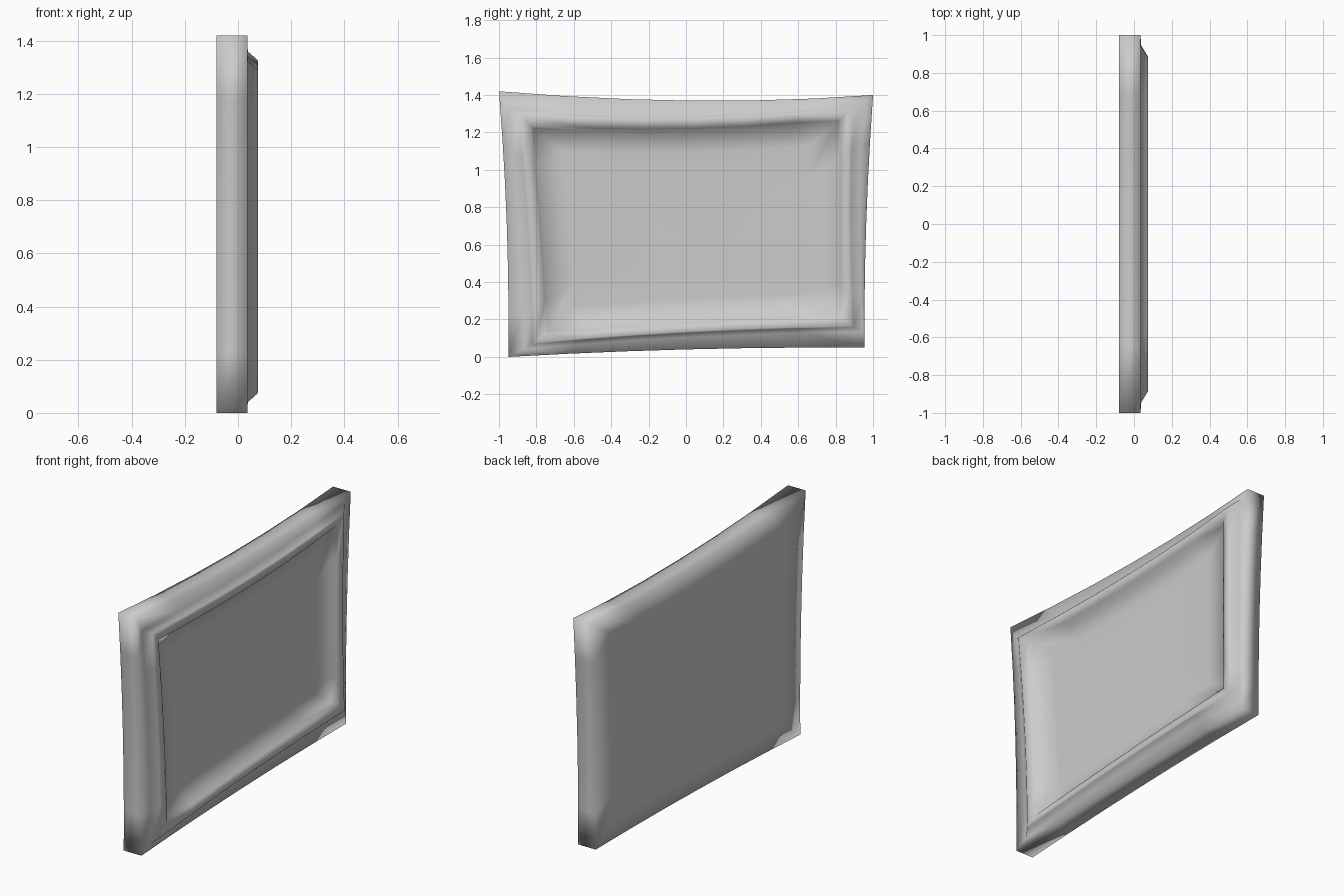
import bpy
import bmesh

cube = bpy.data.objects.get("Cube")
if cube:
    bpy.data.objects.remove(cube, do_unlink=True)

grey = bpy.data.materials.new("plain grey")
grey.use_nodes = True
COLOR = (0.6, 0.6, 0.6, 1)
grey.diffuse_color = COLOR
grey.node_tree.nodes["Principled BSDF"].inputs["Base Color"].default_value = COLOR

# Warped rectangles in (y, z): corner, mid-edge, corner, ... starting top at -y
OUTER = [(-1, 1.42), (0.03, 1.37), (1, 1.40), (0.963, 0.7),
         (0.955, 0.05), (0, 0.04), (-0.95, 0.0), (-0.958, 0.7)]
CREST = [(-0.885, 1.29), (0.06, 1.275), (0.88, 1.325), (0.87, 0.7),
         (0.885, 0.165), (0, 0.135), (-0.81, 0.075), (-0.83, 0.65)]
INNER = [(-0.83, 1.235), (0.05, 1.222), (0.83, 1.275), (0.825, 0.7),
         (0.83, 0.22), (0, 0.18), (-0.75, 0.125), (-0.775, 0.65)]
CENTRE_Z = 0.7
STEPS = 6


def outline(pts):
    """Curve each side through its mid-edge point; corners stay sharp."""
    ring = []
    for i in range(0, 8, 2):
        a, m, b = pts[i], pts[i + 1], pts[(i + 2) % 8]
        for k in range(STEPS):
            t = k / STEPS
            wa, wm, wb = (1 - t) * (1 - 2 * t), 4 * t * (1 - t), t * (2 * t - 1)
            ring.append(tuple(wa * a[j] + wm * m[j] + wb * b[j] for j in (0, 1)))
    return ring


def scaled(pts, sy, sz):
    return [(y * sy, CENTRE_Z + (z - CENTRE_Z) * sz) for y, z in pts]


def loft(name, sections):
    """Bridge rings of (x, outline) into a closed, smooth-shaded shell."""
    bm = bmesh.new()
    rings = [[bm.verts.new((x, y, z)) for y, z in outline(pts)] for x, pts in sections]
    n = len(rings[0])
    for r0, r1 in zip(rings, rings[1:]):
        for i in range(n):
            j = (i + 1) % n
            bm.faces.new((r0[i], r1[i], r1[j], r0[j]))
    bm.faces.new(rings[0])
    bm.faces.new(rings[-1][::-1])
    bmesh.ops.recalc_face_normals(bm, faces=bm.faces[:])
    mesh = bpy.data.meshes.new(name)
    bm.to_mesh(mesh)
    bm.free()
    mesh.materials.append(grey)
    mesh.shade_smooth()
    obj = bpy.data.objects.new(name, mesh)
    bpy.context.collection.objects.link(obj)


# Casing, raised frame and recessed screen as one soft-shaded shell
loft("screen_panel", [
    (-0.08, scaled(OUTER, 0.6, 0.6)),      # flat back
    (-0.08, scaled(OUTER, 0.8, 0.8)),
    (-0.08, OUTER),                        # casing side
    (0.035, OUTER),
    (0.037, scaled(CREST, 1.07, 1.055)),   # flat rim
    (0.068, scaled(CREST, 1.012, 1.012)),  # frame slope
    (0.075, CREST),
    (0.062, INNER),                        # frame lip
    (0.03, scaled(INNER, 0.985, 0.98)),    # recess wall
    (0.024, scaled(INNER, 0.8, 0.75)),     # screen
    (0.022, scaled(INNER, 0.5, 0.5)),
])
